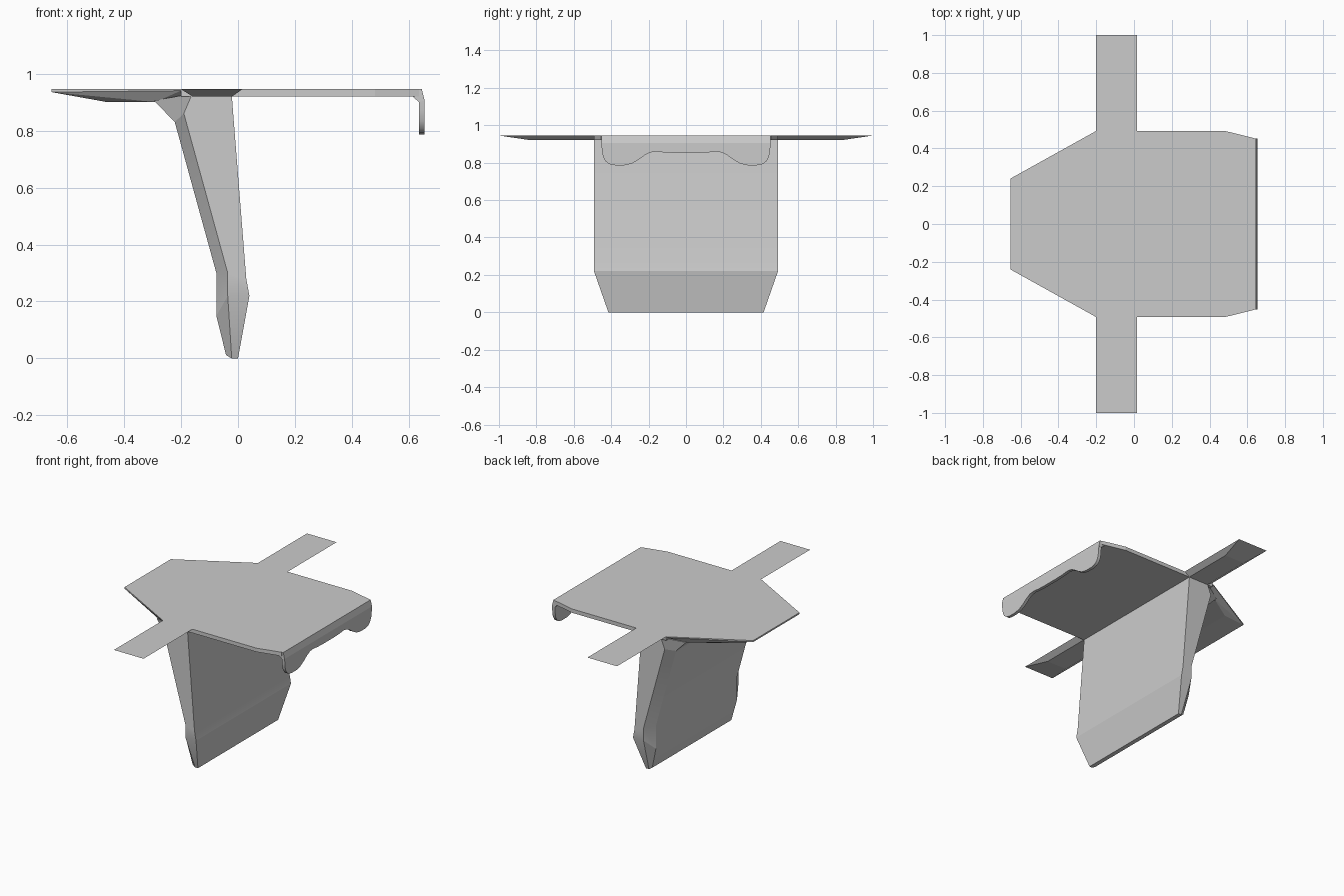
import bpy
import bmesh
from math import radians

old = bpy.data.objects.get("Cube")
if old:
    bpy.data.objects.remove(old, do_unlink=True)

grey = bpy.data.materials.new("plain grey")
grey.use_nodes = True
color = (0.6, 0.6, 0.6, 1)
grey.diffuse_color = color
grey.node_tree.nodes["Principled BSDF"].inputs["Base Color"].default_value = color

TOP, UNDER = 0.945, 0.92


def finish(name, bm, smooth=None):
    bmesh.ops.recalc_face_normals(bm, faces=bm.faces)
    mesh = bpy.data.meshes.new(name)
    bm.to_mesh(mesh)
    bm.free()
    ob = bpy.data.objects.new(name, mesh)
    bpy.context.collection.objects.link(ob)
    mesh.materials.append(grey)
    if smooth:
        bpy.ops.object.select_all(action="DESELECT")
        ob.select_set(True)
        bpy.context.view_layer.objects.active = ob
        bpy.ops.object.shade_smooth_by_angle(angle=radians(smooth))
    return ob


def prism(name, outline, offset, smooth=None):
    """Extrude a closed outline of 3D points by an offset."""
    bm = bmesh.new()
    face = bm.faces.new([bm.verts.new(p) for p in outline])
    ext = bmesh.ops.extrude_face_region(bm, geom=[face], use_keep_orig=True)
    moved = [g for g in ext["geom"] if isinstance(g, bmesh.types.BMVert)]
    bmesh.ops.translate(bm, verts=moved, vec=offset)
    return finish(name, bm, smooth)


def hull(name, points):
    bm = bmesh.new()
    for p in points:
        bm.verts.new(p)
    bmesh.ops.convex_hull(bm, input=bm.verts)
    bmesh.ops.dissolve_limit(bm, angle_limit=0.01, verts=bm.verts, edges=bm.edges)
    return finish(name, bm)


def both(points):
    """Mirror points across the y = 0 plane."""
    return [(x, s * y, z) for x, y, z in points for s in (1, -1)]


# Main plate with clipped corners at the lip end
half = [(-0.2, 0.493), (0.48, 0.493), (0.635, 0.455)]
outline = half + [(x, -y) for x, y in reversed(half)]
prism("main_plate", [(x, y, UNDER) for x, y in outline], (0, 0, TOP - UNDER))

# Tapered end plate, thick below and thin at its tip
hull("tapered_plate", both([
    (-0.655, 0.24, TOP), (-0.2, 0.493, TOP),
    (-0.655, 0.24, 0.935), (-0.2, 0.493, 0.94),
    (-0.46, 0.3, 0.9), (-0.29, 0.41, 0.9), (-0.2, 0.41, 0.9)]))

# Side arms with bevelled undersides and wedge tips
for name, s in (("front_arm", -1), ("back_arm", 1)):
    hull(name, [(x, s * y, z) for x, y, z in (
        (-0.2, 0.49, TOP), (0.015, 0.49, TOP), (-0.2, 1, TOP), (0.015, 1, TOP),
        (-0.16, 0.49, UNDER), (-0.02, 0.49, UNDER),
        (-0.16, 0.83, UNDER), (-0.02, 0.83, UNDER))])

# Downturned lip with a wavy lower edge
edge = [(0.45, 0.87), (0.444, 0.833), (0.43, 0.807), (0.41, 0.792), (0.38, 0.786),
        (0.33, 0.786), (0.29, 0.795), (0.255, 0.815), (0.22, 0.84), (0.19, 0.855),
        (0.16, 0.859), (0.11, 0.854), (0.05, 0.852)]
wave = [(0.452, 0.905)] + edge + [(-y, z) for y, z in reversed(edge)] + [(-0.452, 0.905)]
prism("lip", [(0.635, y, z) for y, z in wave], (0.02, 0, 0), 30)

# Bent corner joining plate and lip
corner = [(0.635, TOP), (0.645, TOP), (0.655, 0.905), (0.635, 0.9), (0.612, UNDER), (0.635, UNDER)]
prism("lip_corner", [(x, -0.453, z) for x, z in corner], (0, 0.906, 0))

# Leg: rings of (front x, z), (shoulder x, z), (rear x, z), side y, rear y
rings = [
    ((-0.022, 0.93), (-0.16, 0.93), (-0.295, 0.905), 0.492, 0.42),
    ((-0.017, 0.86), (-0.19, 0.86), (-0.222, 0.83), 0.492, 0.42),
    ((0.029, 0.28), (-0.036, 0.3), (-0.076, 0.3), 0.492, 0.42),
    ((0.04, 0.22), (-0.036, 0.22), (-0.076, 0.15), 0.492, 0.42),
    ((0, 0), (-0.022, 0), (-0.042, 0.012), 0.415, 0.41),
]
bm = bmesh.new()
loops = []
for f, m, r, side, rear in rings:
    pts = [(*f, side), (*m, side), (*r, rear), (*r, -rear), (*m, -side), (*f, -side)]
    loops.append([bm.verts.new((x, y, z)) for x, z, y in pts])
for a, b in zip(loops, loops[1:]):
    for i in range(6):
        j = (i + 1) % 6
        bm.faces.new((a[i], a[j], b[j], b[i]))
for loop in (loops[0], loops[-1]):
    bm.faces.new(loop)
finish("leg", bm, 20)
